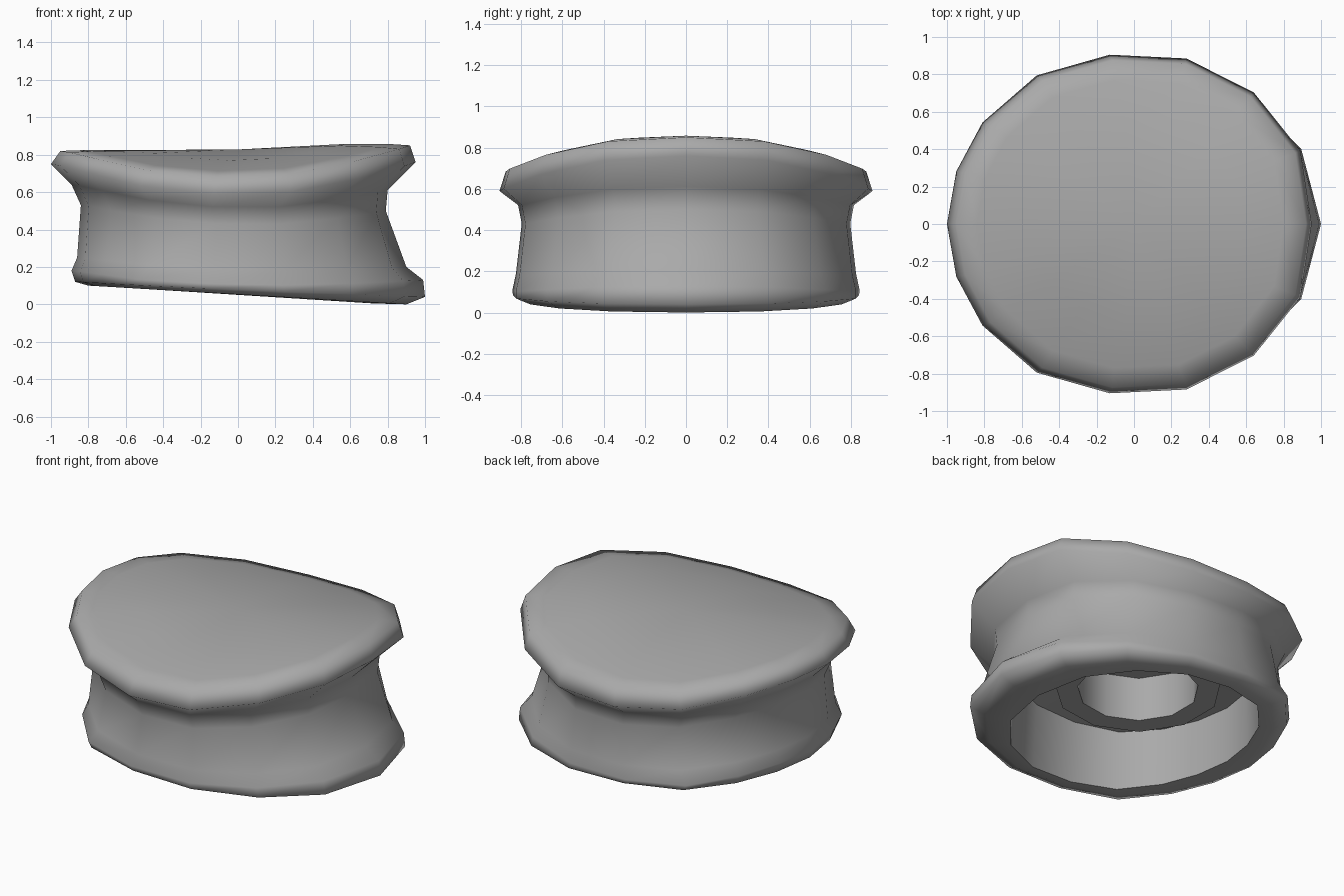
import bpy, bmesh, math

if "Cube" in bpy.data.objects:
    bpy.data.objects.remove(bpy.data.objects["Cube"])

grey = bpy.data.materials.new("plain grey")
grey.use_nodes = True
grey.diffuse_color = (0.4, 0.4, 0.4, 1)
grey.node_tree.nodes["Principled BSDF"].inputs["Base Color"].default_value = (0.4, 0.4, 0.4, 1)

# Half outline of the cap seen from above, mirrored across y and scaled to unit size
half = [(0.95, 0), (0.89, 0.39), (0.64, 0.7), (0.28, 0.88), (-0.13, 0.9),
        (-0.52, 0.79), (-0.81, 0.54), (-0.95, 0.28), (-1, 0)]
outline = half + [(x, -y) for x, y in half[-2:0:-1]]
outline = [((x + 0.025) / 0.975, y / 0.9) for x, y in outline]


def ring(bm, left, right, depth, z_left, z_right, sag, skew):
    """One loop of the outline: tilted along x, drooping at the sides, middle skewed to -x."""
    verts = []
    for u, v in outline:
        bend = skew * min(1, 2 * (1 + u))
        u -= bend * abs(v)
        v = math.copysign(abs(v) ** (1 - bend), v)
        x = (left + right) / 2 + u * (right - left) / 2
        z = (z_left + z_right) / 2 + u * (z_right - z_left) / 2 - sag * abs(v) ** 2.5
        verts.append(bm.verts.new((x, depth * v, z)))
    return verts


def circle(bm, radius, z, sides=11):
    return [bm.verts.new((-0.03 + radius * math.cos(i * math.tau / sides),
                          radius * math.sin(i * math.tau / sides), z))
            for i in range(sides)]


def skin(bm, loops):
    for a, b in zip(loops, loops[1:]):
        n = len(a)
        for i in range(n):
            j = (i + 1) % n
            bm.faces.new((a[i], a[j], b[j], b[i]))


def crease(bm, loop):
    for i, v in enumerate(loop):
        e = bm.edges.get((v, loop[(i + 1) % len(loop)]))
        if e:
            e.smooth = False


def finish(bm, name):
    for f in bm.faces:
        f.smooth = True
    mesh = bpy.data.meshes.new(name)
    bm.to_mesh(mesh)
    bm.free()
    mesh.materials.append(grey)
    obj = bpy.data.objects.new(name, mesh)
    bpy.context.collection.objects.link(obj)


# Hollow body with waisted wall, tilted foot and saddle-shaped top
body = bmesh.new()
loops = [ring(body, *row) for row in [
    (-0.44, 0.38, 0.41, 0.48, 0.48, 0, 0),              # ceiling, hidden under the socket
    (-0.70, 0.70, 0.69, 0.45, 0.45, 0, 0.08),           # ceiling edge
    (-0.70, 0.72, 0.71, 0.095, 0.005, 0, 0.08),         # mouth
    (-0.80, 0.90, 0.77, 0.10, 0.0, 0, 0.1),             # underside
    (-0.87, 1.00, 0.84, 0.12, 0.04, 0.005, 0.12),       # foot lip
    (-0.89, 0.99, 0.842, 0.18, 0.13, 0.05, 0.12),
    (-0.86, 0.90, 0.825, 0.25, 0.20, 0.04, 0.06),       # wall
    (-0.84, 0.79, 0.797, 0.53, 0.50, 0.085, 0),         # waist
    (-0.89, 0.80, 0.815, 0.64, 0.61, 0.105, 0),
    (-1.00, 0.95, 0.905, 0.75, 0.76, 0.165, 0),         # widest rim
    (-0.95, 0.92, 0.875, 0.82, 0.85, 0.15, 0),          # top edge
    (-0.84, 0.80, 0.77, 0.824, 0.858, 0.125, 0),        # top surface
    (-0.55, 0.58, 0.52, 0.825, 0.858, 0.07, 0),
]]
skin(body, loops)
centre = body.verts.new((0, 0, 0.828))
last = loops[-1]
for i, v in enumerate(last):
    body.faces.new((v, last[(i + 1) % len(last)], centre))
crease(body, loops[1])
crease(body, loops[2])
finish(body, "knob_body")

# Socket tube hanging inside the hollow
tube = bmesh.new()
loops = [circle(tube, r, z) for r, z in [(0.48, 0.52), (0.48, 0.32), (0.35, 0.32), (0.35, 0.6)]]
skin(tube, loops)
tube.faces.new(loops[-1])
for loop in loops[1:]:
    crease(tube, loop)
bmesh.ops.recalc_face_normals(tube, faces=tube.faces)
finish(tube, "socket_tube")
